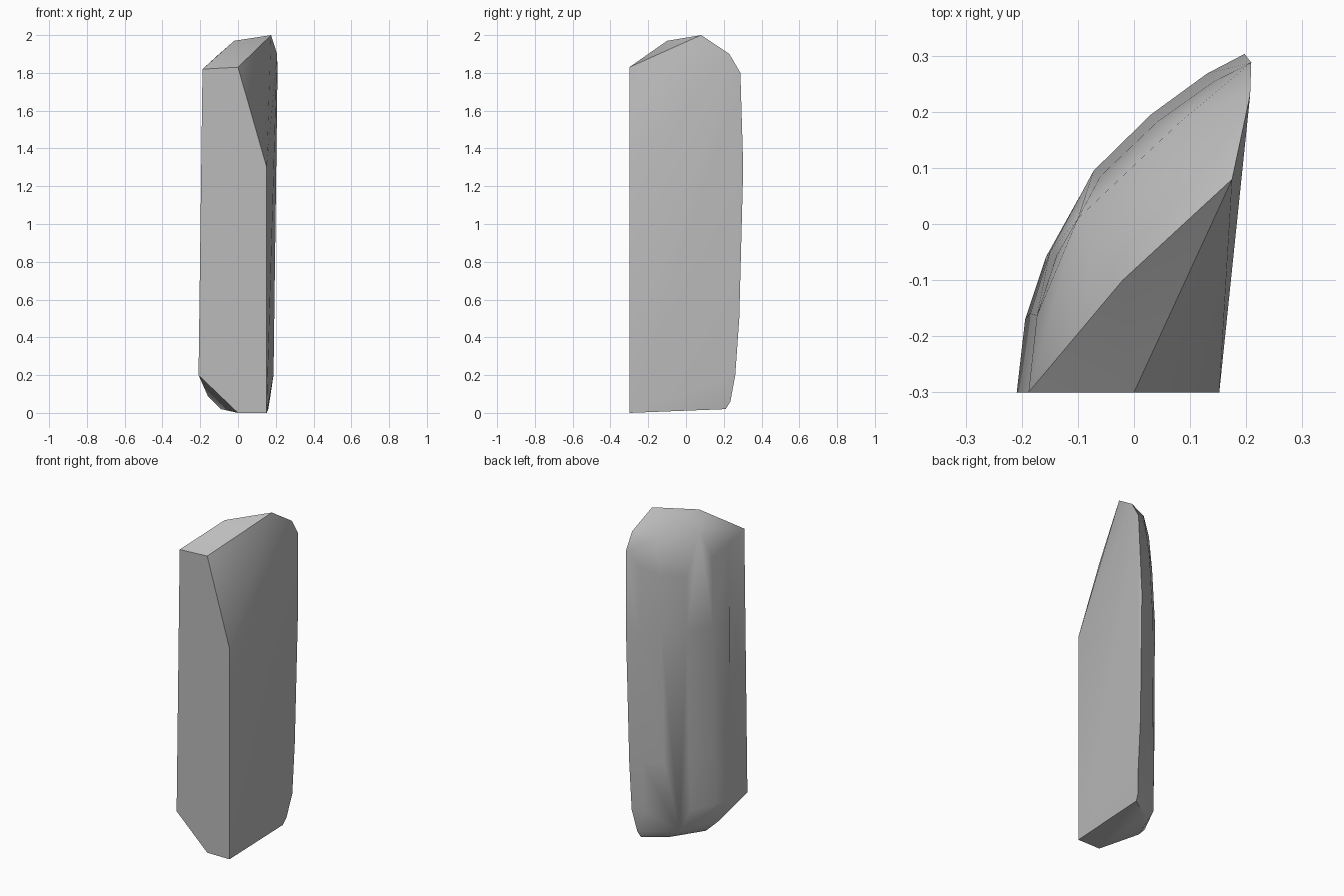
import bpy
import bmesh
import math
from mathutils import Vector

cube = bpy.data.objects.get("Cube")
if cube:
    bpy.data.objects.remove(cube, do_unlink=True)

# Plain stone material
stone = bpy.data.materials.new("grey_stone")
stone.use_nodes = True
colour = (0.5, 0.5, 0.5, 1)
stone.diffuse_color = colour
stone.node_tree.nodes["Principled BSDF"].inputs["Base Color"].default_value = colour

# Plan outline of the rounded side, from front edge to back edge
outline = [(-.2, -.3), (-.185, -.16), (-.15, -.05), (-.072, .095),
           (.03, .195), (.13, .268), (.197, .303)]


def ring(heights, lean, depth):
    """Outline at the given heights, shifted sideways and scaled in depth."""
    return [(x + lean, -.3 + (y + .3) * depth, z)
            for (x, y), z in zip(outline, heights)]


points = []
# Body rings
points += ring([.2, .2, .2, .2, .2, .2, .2], -.009, .93)
points += ring([.5] * 7, -.007, .965)
points += ring([1.3] * 7, 0, 1)
points += ring([1.82, 1.77, 1.72, 1.64, 1.66, 1.71, 1.8], .012, .975)

# Front face corners and the sloped notch
points += [(0, -.3, 0), (.152, -.3, 0), (.152, -.3, 1.3), (0, -.3, 1.83)]

# Crown: ridge, back shoulder and rounded rim
points += [(.175, .08, 2), (-.02, -.1, 1.97), (.207, .23, 1.9),
           (-.1, .01, 1.9), (.08, .18, 1.89)]

# Base: rounded underside and back heel
points += [(-.16, -.1, .09), (-.09, -.066, .02), (-.04, .12, .07),
           (.03, .12, .02), (.16, .21, .02), (.167, .235, .06)]

bm = bmesh.new()
for p in points:
    bm.verts.new(Vector(p))
hull = bmesh.ops.convex_hull(bm, input=bm.verts[:])
spare = {g for g in hull["geom_interior"] + hull["geom_unused"]
         if isinstance(g, bmesh.types.BMVert)}
bmesh.ops.delete(bm, geom=list(spare), context="VERTS")
bmesh.ops.dissolve_limit(bm, angle_limit=math.radians(1),
                         verts=bm.verts[:], edges=bm.edges[:])
bmesh.ops.recalc_face_normals(bm, faces=bm.faces[:])

mesh = bpy.data.meshes.new("stone_slab")
bm.to_mesh(mesh)
bm.free()
mesh.materials.append(stone)
slab = bpy.data.objects.new("stone_slab", mesh)
bpy.context.collection.objects.link(slab)

# Smooth the rounded side, keep the cut faces crisp
bpy.ops.object.select_all(action="DESELECT")
slab.select_set(True)
bpy.context.view_layer.objects.active = slab
bpy.ops.object.shade_smooth_by_angle(angle=math.radians(35))
